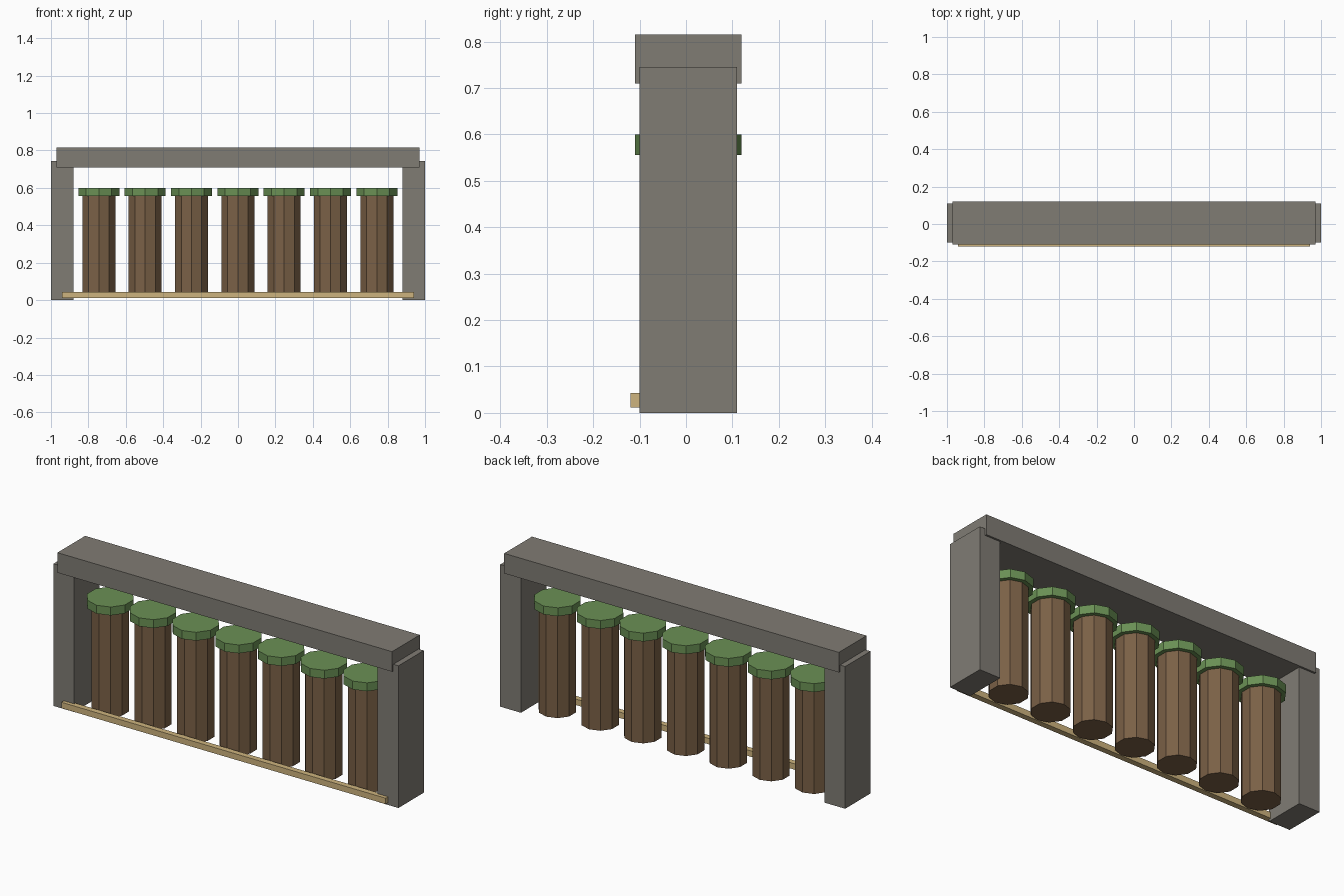
import bpy
import math

if "Cube" in bpy.data.objects:
    bpy.data.objects.remove(bpy.data.objects["Cube"])


def srgb(r, g, b):
    def lin(c):
        c /= 255
        return c / 12.92 if c <= 0.04045 else ((c + 0.055) / 1.055) ** 2.4
    return (lin(r), lin(g), lin(b), 1)


def material(name, rgb):
    m = bpy.data.materials.new(name)
    m.diffuse_color = srgb(*rgb)
    m.use_nodes = True
    m.node_tree.nodes["Principled BSDF"].inputs["Base Color"].default_value = m.diffuse_color
    return m


STONE = material("grey_stone", (128, 124, 116))
WOOD = material("brown_wood", (122, 96, 70))
MOSS = material("green_cap", (106, 144, 84))
TAN = material("tan_strip", (206, 180, 126))


def box(name, x0, x1, y0, y1, z0, z1, mat):
    bpy.ops.mesh.primitive_cube_add(
        size=1, location=((x0 + x1) / 2, (y0 + y1) / 2, (z0 + z1) / 2))
    ob = bpy.context.object
    ob.name = name
    ob.scale = (x1 - x0, y1 - y0, z1 - z0)
    bpy.ops.object.transform_apply(location=False, rotation=False)
    ob.data.materials.append(mat)


def drum(name, x, radius, z0, z1, mat):
    # ten-sided cylinder with a corner pointing along y
    bpy.ops.mesh.primitive_cylinder_add(
        vertices=10, radius=radius, depth=z1 - z0,
        location=(x, 0.005, (z0 + z1) / 2))
    ob = bpy.context.object
    ob.name = name
    ob.data.materials.append(mat)


# Stone frame: two posts and a lintel
box("left_post", -1.0, -0.88, -0.10, 0.11, 0, 0.745, STONE)
box("right_post", 0.88, 1.0, -0.10, 0.11, 0, 0.745, STONE)
box("lintel", -0.97, 0.97, -0.11, 0.12, 0.71, 0.815, STONE)

# Row of logs with wider green caps
for i in range(7):
    x = (i - 3) * 0.2477 - 0.001
    drum(f"log_{i + 1}", x, 0.093, 0.012, 0.58, WOOD)
    drum(f"log_cap_{i + 1}", x, 0.115, 0.556, 0.60, MOSS)

# Thin strip along the front foot
box("front_strip", -0.94, 0.94, -0.12, -0.09, 0.012, 0.043, TAN)
